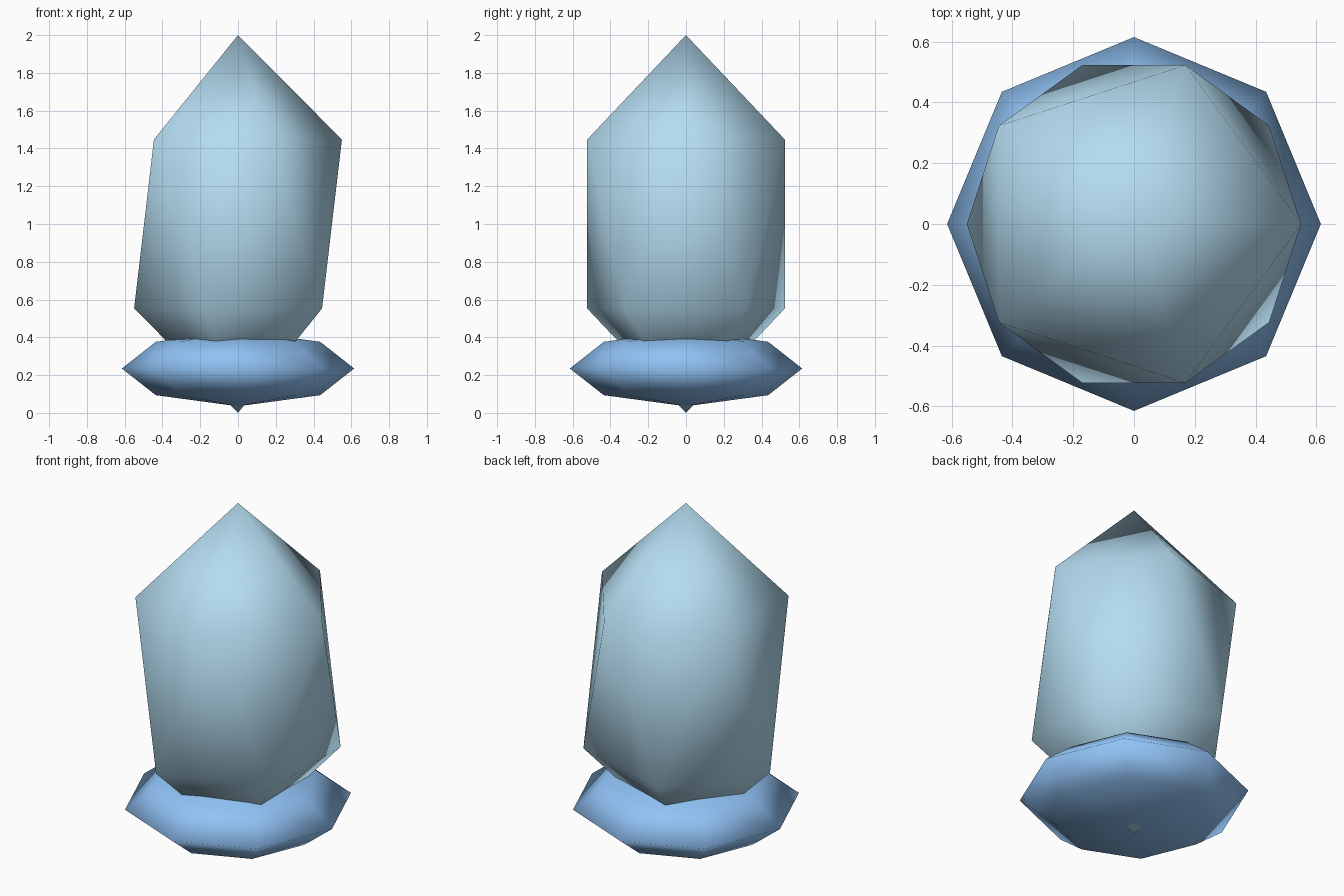
import bpy

if "Cube" in bpy.data.objects:
    bpy.data.objects.remove(bpy.data.objects["Cube"])


def finish(name, color, scale):
    # Name, stretch, smooth and colour the active object
    ob = bpy.context.object
    ob.name = name
    ob.scale = scale
    bpy.ops.object.transform_apply(location=False, rotation=False, scale=True)
    bpy.ops.object.shade_smooth()
    mat = bpy.data.materials.new(name + "_material")
    mat.diffuse_color = color
    mat.use_nodes = True
    mat.node_tree.nodes["Principled BSDF"].inputs["Base Color"].default_value = mat.diffuse_color
    ob.data.materials.append(mat)
    return ob


# Tall crystal: a stretched twenty-sided solid
bpy.ops.mesh.primitive_ico_sphere_add(subdivisions=1, radius=1, location=(0, 0, 1))
finish("crystal", (0.46, 0.72, 0.88, 1), (0.615, 0.615, 1.0))

# Base: a flattened eight-sided low-poly sphere
bpy.ops.mesh.primitive_uv_sphere_add(segments=8, ring_count=4, radius=1, location=(0, 0, 0.235))
finish("base", (0.28, 0.54, 0.91, 1), (0.615, 0.615, 0.2))
